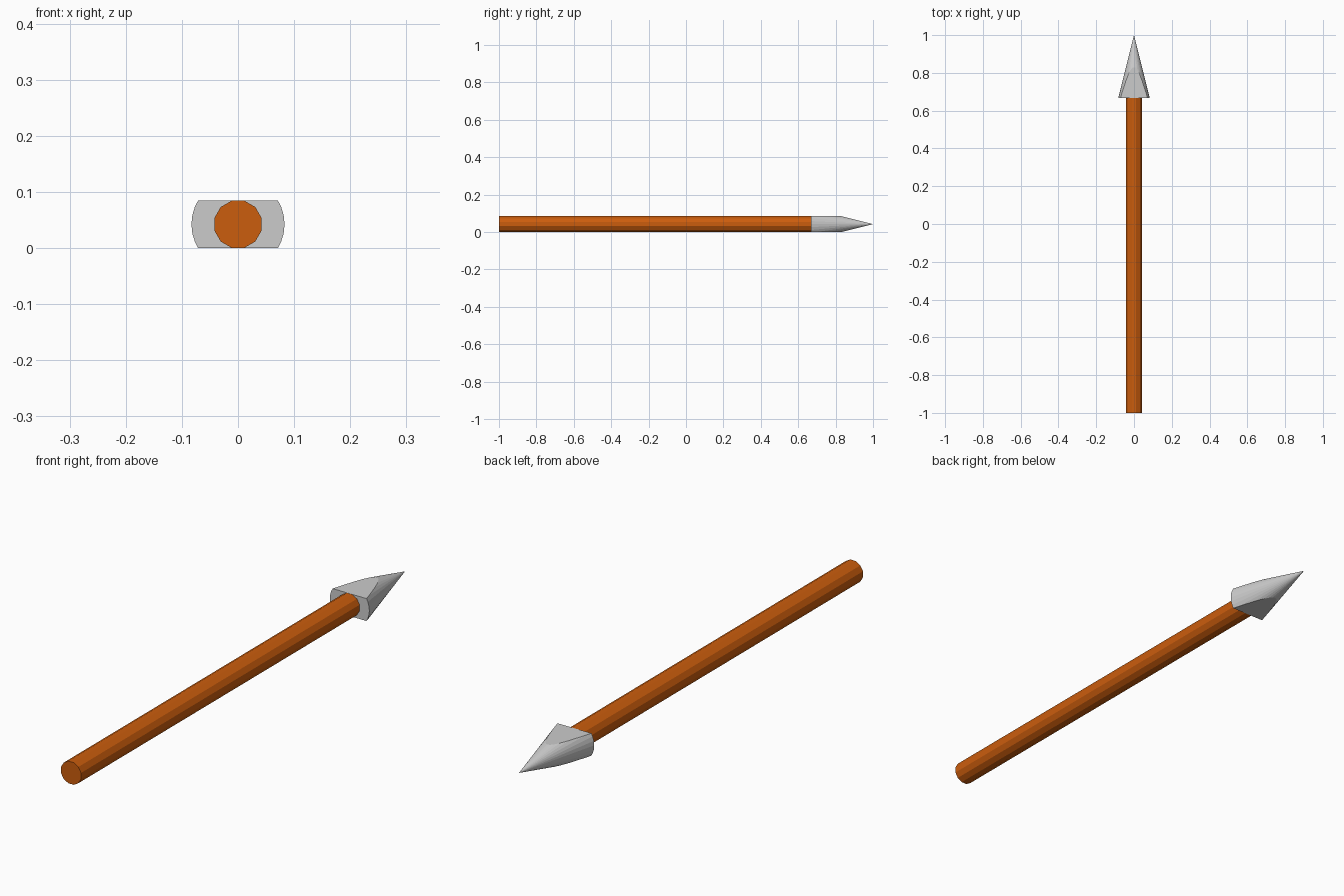
import bpy, bmesh, math
from mathutils import Matrix, Vector

if "Cube" in bpy.data.objects:
    bpy.data.objects.remove(bpy.data.objects["Cube"])

H = 0.0425  # half height of the spear


def cone_part(name, sides, r1, r2, y0, y1, turn, color, clip=False):
    bm = bmesh.new()
    # cone axis turned from +z to +y
    place = (Matrix.Translation((0, (y0 + y1) / 2, H))
             @ Matrix.Rotation(-math.pi / 2, 4, 'X') @ Matrix.Rotation(turn, 4, 'Z'))
    bmesh.ops.create_cone(bm, cap_ends=True, segments=sides, radius1=r1,
                          radius2=r2, depth=y1 - y0, matrix=place)
    if clip:
        # slice off top and bottom, then cap the cuts
        for s in (1, -1):
            bmesh.ops.bisect_plane(bm, geom=bm.verts[:] + bm.edges[:] + bm.faces[:],
                                   plane_co=Vector((0, 0, H + s * H)),
                                   plane_no=Vector((0, 0, s)), clear_outer=True)
            bmesh.ops.holes_fill(bm, edges=[e for e in bm.edges if e.is_boundary])
    bmesh.ops.recalc_face_normals(bm, faces=bm.faces[:])
    mesh = bpy.data.meshes.new(name)
    bm.to_mesh(mesh)
    bm.free()
    obj = bpy.data.objects.new(name, mesh)
    bpy.context.collection.objects.link(obj)
    if color:
        mat = bpy.data.materials.new(name + "_colour")
        mat.diffuse_color = color
        mat.use_nodes = True
        mat.node_tree.nodes["Principled BSDF"].inputs["Base Color"].default_value = mat.diffuse_color
        mesh.materials.append(mat)
    return obj


# wooden shaft
cone_part("shaft", 12, 0.0435, 0.0435, -1.0, 0.67, math.pi / 12, (0.6, 0.11, 0.004, 1))
# flattened conical spear head
cone_part("spear_head", 32, 0.083, 0.0, 0.668, 1.0, 0, None, clip=True)
